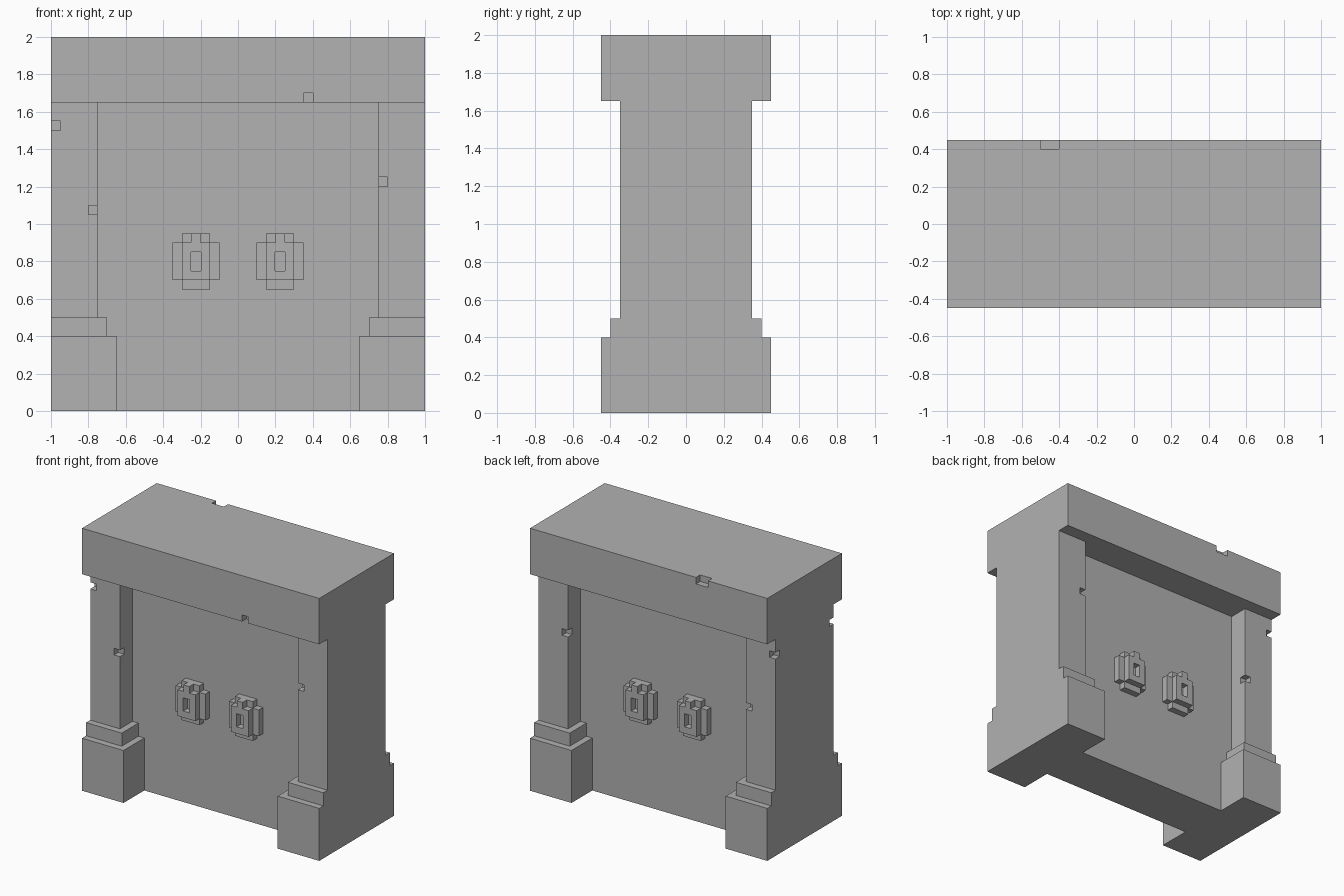
import bpy
import bmesh

cube = bpy.data.objects.get("Cube")
if cube:
    bpy.data.objects.remove(cube, do_unlink=True)

stone = bpy.data.materials.new("grey_stone")
stone.use_nodes = True
GREY = (0.445, 0.445, 0.445, 1)
stone.diffuse_color = GREY
stone.node_tree.nodes["Principled BSDF"].inputs["Base Color"].default_value = GREY


def prism(name, outline, y0, y1):
    """Extrude an x-z outline from y0 to y1."""
    bm = bmesh.new()
    face = bm.faces.new([bm.verts.new((x, y0, z)) for x, z in outline])
    ext = bmesh.ops.extrude_face_region(bm, geom=[face])
    moved = [v for v in ext["geom"] if isinstance(v, bmesh.types.BMVert)]
    bmesh.ops.translate(bm, verts=moved, vec=(0, y1 - y0, 0))
    bmesh.ops.recalc_face_normals(bm, faces=bm.faces)
    mesh = bpy.data.meshes.new(name)
    bm.to_mesh(mesh)
    bm.free()
    mesh.materials.append(stone)
    obj = bpy.data.objects.new(name, mesh)
    bpy.context.collection.objects.link(obj)
    return obj


def box(name, x, y, z):
    """Box from (min, max) pairs."""
    outline = [(x[0], z[0]), (x[1], z[0]), (x[1], z[1]), (x[0], z[1])]
    return prism(name, outline, *y)


def cut(obj, x, y, z):
    """Chip a box-shaped piece out of an object."""
    cutter = box("chip_cutter", x, y, z)
    cutter.hide_render = True
    mod = obj.modifiers.new("chip", 'BOOLEAN')
    mod.operation = 'DIFFERENCE'
    mod.solver = 'EXACT'
    mod.object = cutter
    bpy.context.view_layer.objects.active = obj
    bpy.ops.object.modifier_apply(modifier=mod.name)
    bpy.data.objects.remove(cutter, do_unlink=True)


def span(side, a, b):
    """Mirror an x range to the given side."""
    return tuple(sorted((side * a, side * b)))


# Lintel, chipped on the lower front and upper back edges
lintel = box("lintel", (-1, 1), (-0.45, 0.45), (1.65, 2))
cut(lintel, (0.35, 0.4), (-0.5, -0.4), (1.6, 1.7))
cut(lintel, (-0.5, -0.4), (0.4, 0.5), (1.95, 2.1))

# Recessed door slab fitted between the stepped pillars
half = [(0.65, 0), (0.65, 0.4), (0.7, 0.4), (0.7, 0.5), (0.75, 0.5), (0.75, 1.65)]
prism("door_slab", half + [(-x, z) for x, z in reversed(half)], -0.2, 0.2)

# Pillars with stepped bases
columns = {}
for side, label in ((1, "left"), (-1, "right")):
    box(label + "_plinth", span(side, 0.65, 1), (-0.45, 0.45), (0, 0.4))
    box(label + "_plinth_step", span(side, 0.7, 1), (-0.4, 0.4), (0.4, 0.5))
    columns[label] = box(label + "_column", span(side, 0.75, 1), (-0.35, 0.35), (0.5, 1.65))

# Column chips and door handles, the same front and back
for face, where in ((-1, "front"), (1, "back")):
    chip_y = span(face, 0.3, 0.4)
    cut(columns["left"], (0.7, 0.8), chip_y, (1.2, 1.25))
    cut(columns["right"], (-0.8, -0.7), chip_y, (1.05, 1.1))
    cut(columns["right"], (-1.1, -0.95), chip_y, (1.5, 1.55))

    for side, label in ((1, "left"), (-1, "right")):
        name = where + "_" + label + "_handle"
        c = side * 0.225
        # Cross-shaped backing plate
        quarter = [(0.075, 0.15), (0.075, 0.1), (0.125, 0.1)]
        right = quarter + [(x, -z) for x, z in reversed(quarter)]
        cross = right + [(-x, -z) for x, z in right]
        prism(name + "_plate", [(c + x, 0.8 + z) for x, z in cross], *span(face, 0.2, 0.25))
        # Raised knob with a top stub and a keyhole
        knob = [(0.025, 0.15), (0.025, 0.1), (0.075, 0.1), (0.075, -0.1)]
        knob += [(-x, z) for x, z in reversed(knob)]
        grip = prism(name + "_knob", [(c + x, 0.8 + z) for x, z in knob], *span(face, 0.25, 0.3))
        cut(grip, (c - 0.027, c + 0.027), span(face, 0.2, 0.35), (0.75, 0.85))
